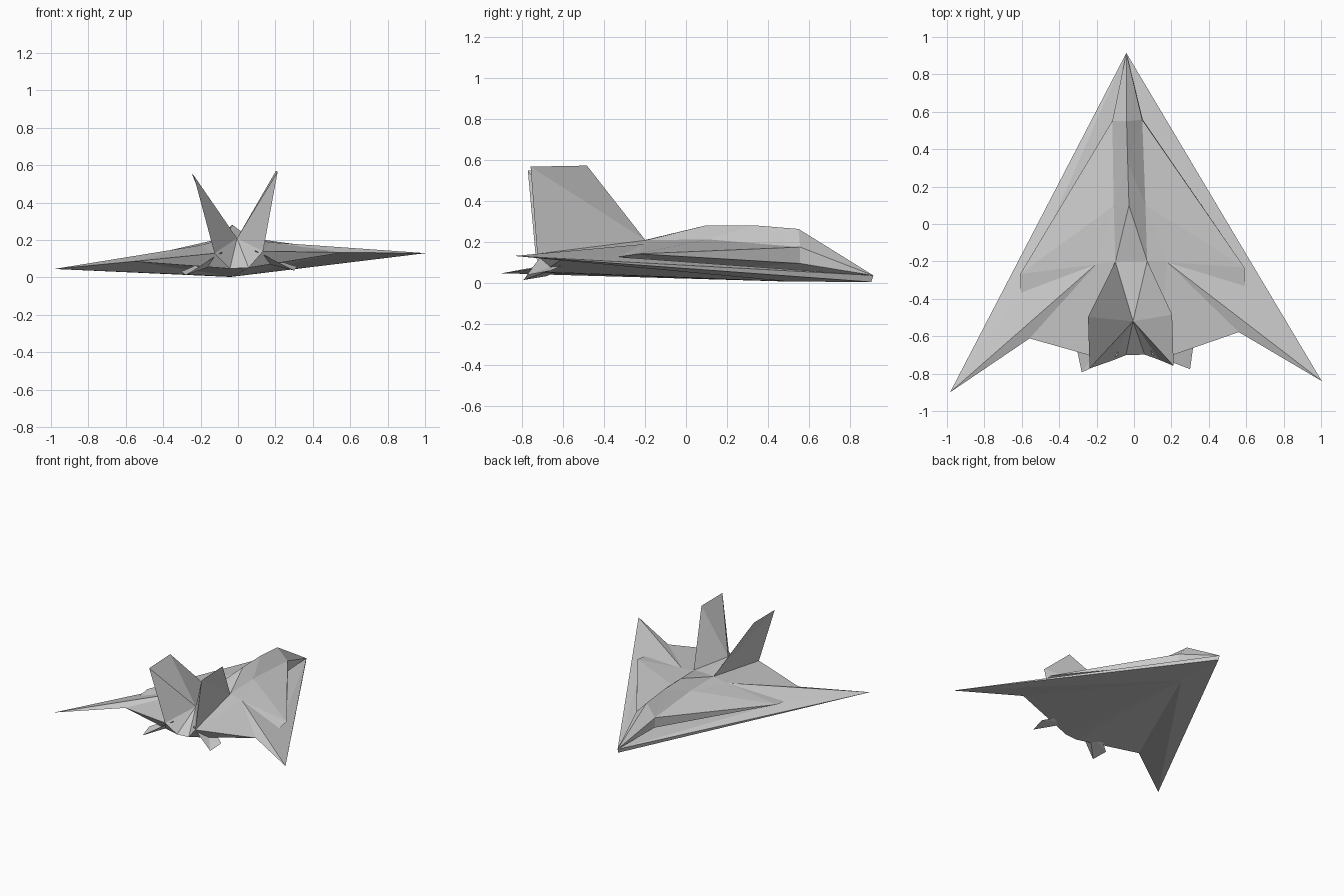
import bpy
import bmesh
from mathutils import Matrix

cube = bpy.data.objects.get("Cube")
if cube:
    bpy.data.objects.remove(cube, do_unlink=True)

grey = bpy.data.materials.new("light_grey")
grey.use_nodes = True
colour = (0.6, 0.6, 0.6, 1)
grey.diffuse_color = colour
grey.node_tree.nodes["Principled BSDF"].inputs["Base Color"].default_value = colour

# The craft banks and yaws slightly
attitude = (Matrix.Translation((-0.012, 0, 0))
            @ Matrix.Rotation(0.03, 4, "Z") @ Matrix.Rotation(-0.0425, 4, "Y"))

# Corners on the centre line
nose, chin, keel = (0, 0.915, 0.035), (0, 0.905, 0.003), (0, 0.5, 0.005)
ridge_front, ridge_mid = (0, 0.55, 0.262), (0, 0.33, 0.28)
ridge_rear, ridge_end = (0, 0.1, 0.28), (0, -0.2, 0.208)
core, apex, tail_mid = (0, 0, 0.06), (0, -0.52, 0.21), (0, -0.7, 0.05)

# Corners of the left half
shoulder_front, shoulder_mid = (0.08, 0.555, 0.17), (0.085, 0.1, 0.208)
shoulder_rear, crest = (0.085, -0.2, 0.203), (0.19, -0.21, 0.18)
lip_front, lip_mid, lip_rear = (0.08, 0.555, 0.09), (0.6, -0.25, 0.115), (0.6, -0.35, 0.1)
tip, trail = (0.995, -0.87, 0.088), (0.56, -0.595, 0.11)
root, tail = (0.13, -0.73, 0.135), (0.05, -0.7, 0.05)
fin_front, fin_back = (0.225, -0.49, 0.562), (0.225, -0.765, 0.557)
stab_front, stab_back, stab_low = (0.08, -0.5, 0.13), (0.09, -0.7, 0.14), (0.09, -0.6, 0.085)
stab_tip_front, stab_tip_back = (0.31, -0.67, 0.045), (0.29, -0.785, 0.025)


def part(name, faces, sides):
    """Make a closed faceted shell on one or both sides of the middle."""
    bm = bmesh.new()
    for side in sides:
        for face in faces:
            bm.faces.new([bm.verts.new((x * side, y, z)) for x, y, z in face])
    bmesh.ops.remove_doubles(bm, verts=bm.verts, dist=0.0001)
    bmesh.ops.recalc_face_normals(bm, faces=bm.faces)
    bm.transform(attitude)
    mesh = bpy.data.meshes.new(name)
    bm.to_mesh(mesh)
    bm.free()
    mesh.materials.append(grey)
    bpy.context.collection.objects.link(bpy.data.objects.new(name, mesh))


def fan(centre, *rim):
    """Triangles from one corner to each edge of a rim."""
    return [(centre, a, b) for a, b in zip(rim, rim[1:])]


# Upper hull with cockpit ridge and overhanging lip
hull = (fan(shoulder_front, nose, ridge_front, ridge_mid, shoulder_mid, lip_mid, lip_front, nose)
        + fan(shoulder_mid, ridge_mid, ridge_rear, shoulder_rear, crest, lip_mid)
        + fan(ridge_end, ridge_rear, shoulder_rear)
        + fan(crest, lip_rear, lip_mid)
        + fan(core, nose, lip_front, lip_mid, lip_rear, crest, shoulder_rear, ridge_end))
part("upper_hull", hull, (1, -1))

# Delta wing, rear deck and shallow belly
wing = (fan(lip_rear, nose, tip, crest, core, nose)
        + fan(crest, tip, trail, root, shoulder_rear, core)
        + fan(shoulder_rear, root, apex, ridge_end, core)
        + fan(tail, tail_mid, apex, root, trail, keel, tail_mid)
        + fan(keel, trail, tip, chin)
        + fan(nose, chin, tip))
part("delta_wing", wing, (1, -1))

# Canted wedge tail fins and drooping stabilizers
fin = (fan(fin_back, shoulder_rear, root, apex, fin_front, shoulder_rear)
       + fan(apex, fin_front, shoulder_rear, root))
stabilizer = (fan(stab_tip_back, stab_tip_front, stab_front, stab_back, stab_low, stab_tip_front)
              + fan(stab_low, stab_tip_front, stab_front, stab_back))
for label, side in (("left", 1), ("right", -1)):
    part(label + "_tail_fin", fin, (side,))
    part(label + "_stabilizer", stabilizer, (side,))
